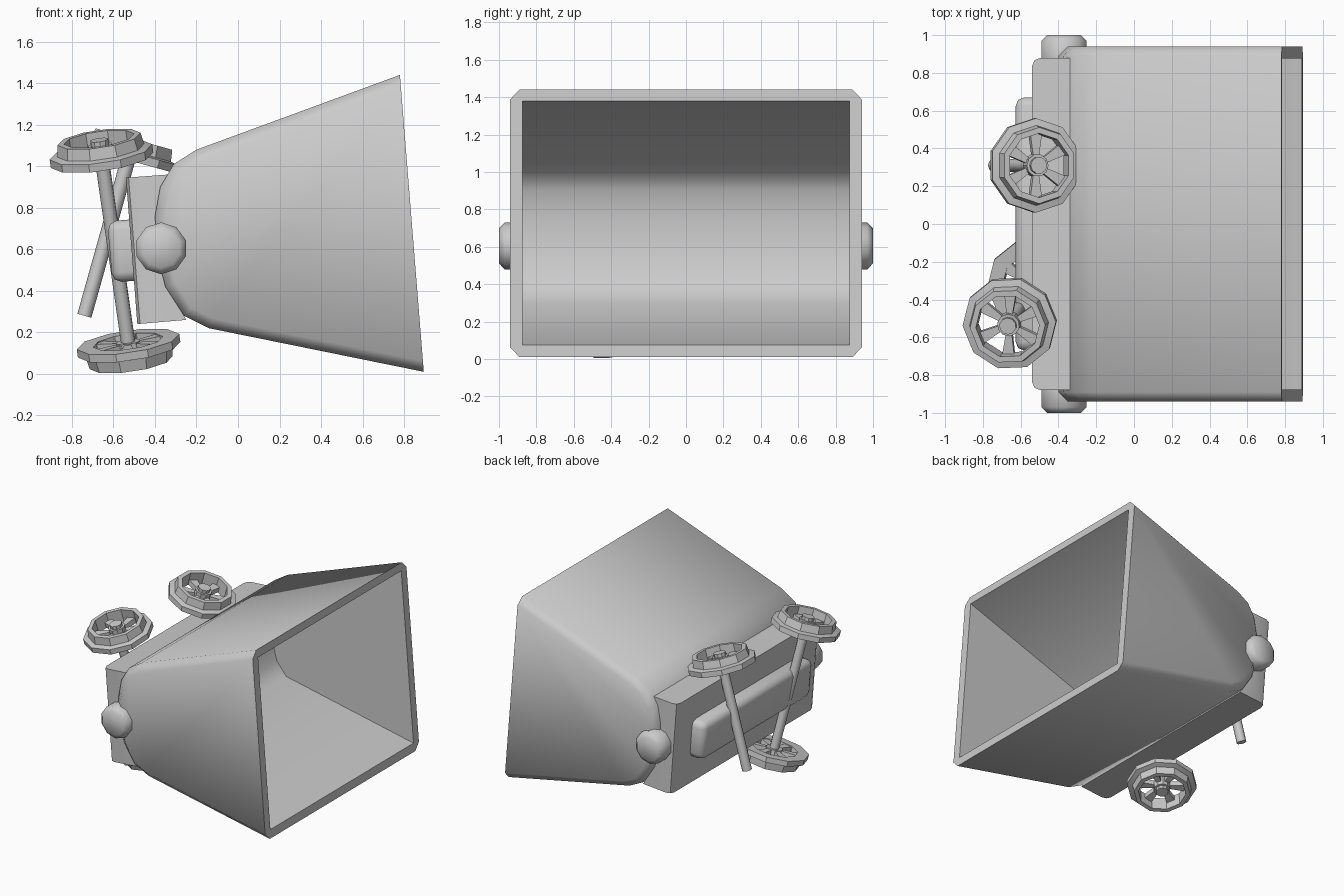
import bpy, bmesh, math
from mathutils import Vector, Matrix

if "Cube" in bpy.data.objects:
    bpy.data.objects.remove(bpy.data.objects["Cube"])

grey = bpy.data.materials.new("plain_grey")
grey.use_nodes = True
grey.diffuse_color = (0.6, 0.6, 0.6, 1)
grey.node_tree.nodes["Principled BSDF"].inputs["Base Color"].default_value = (0.6, 0.6, 0.6, 1)


def finish(name, bm, angle=35):
    bmesh.ops.recalc_face_normals(bm, faces=bm.faces)
    mesh = bpy.data.meshes.new(name)
    bm.to_mesh(mesh)
    bm.free()
    mesh.materials.append(grey)
    obj = bpy.data.objects.new(name, mesh)
    bpy.context.collection.objects.link(obj)
    smooth(obj, angle)
    return obj


def smooth(obj, angle):
    obj.data.shade_smooth()
    obj.data.set_sharp_from_angle(angle=math.radians(angle))


def prism(profile, half):
    """Side profile in x and z, extruded along y."""
    bm = bmesh.new()
    face = bm.faces.new([bm.verts.new((x, -half, z)) for x, z in profile])
    new = bmesh.ops.extrude_face_region(bm, geom=[face])["geom"]
    bmesh.ops.translate(bm, vec=(0, 2 * half, 0),
                        verts=[v for v in new if isinstance(v, bmesh.types.BMVert)])
    return bm


def bevel(bm, rule, width, segments=1):
    edges = [e for e in bm.edges if rule(e.verts[0].co, e.verts[1].co)]
    bmesh.ops.bevel(bm, geom=edges, offset=width, segments=segments,
                    profile=0.5, affect='EDGES')


# Hopper: chamfered shell, open toward +x
outer = [(0.78, 1.44), (-0.2, 1.08), (-0.31, 1.01), (-0.375, 0.9), (-0.4, 0.76),
         (-0.39, 0.58), (-0.35, 0.42), (-0.26, 0.28), (-0.14, 0.22), (0.895, 0.01)]
inner = [(0.985, 1.452), (-0.27, 1.0), (-0.32, 0.9), (-0.34, 0.76),
         (-0.33, 0.58), (-0.28, 0.4), (-0.2, 0.3), (1.09, 0.034)]
bm = prism(outer, 0.94)
bevel(bm, lambda a, b: abs(a.y - b.y) < 0.01 and min(a.x, b.x) < 0.7, 0.05)
hopper = finish("hopper", bm, 50)
cutter = finish("hopper_cutter", prism(inner, 0.875))
cutter.hide_render = True
mod = hopper.modifiers.new("hollow", 'BOOLEAN')
mod.object = cutter
mod.operation = 'DIFFERENCE'
mod.solver = 'EXACT'
bpy.context.view_layer.objects.active = hopper
bpy.ops.object.modifier_apply(modifier="hollow")
bpy.data.objects.remove(cutter)
smooth(hopper, 50)

# Chassis block behind the hopper
bm = prism([(-0.54, 0.945), (-0.34, 0.96), (-0.36, 0.8), (-0.36, 0.6),
            (-0.31, 0.38), (-0.25, 0.26), (-0.485, 0.24)], 0.88)
bevel(bm, lambda a, b: abs(a.y - b.y) < 0.01 and max(a.x, b.x) < -0.45, 0.045, 2)
finish("chassis", bm)

# Rounded pad on the chassis
bm = prism([(-0.63, 0.735), (-0.5, 0.745), (-0.48, 0.45), (-0.605, 0.44)], 0.67)
bevel(bm, lambda a, b: max(a.x, b.x) < -0.55 or
      (abs(a.y - b.y) < 0.01 and min(a.x, b.x) < -0.55), 0.045, 2)
finish("chassis_pad", bm, 50)

# Pivot knobs on both ends
for side, label in ((1, "back"), (-1, "front")):
    bm = bmesh.new()
    bmesh.ops.create_cone(bm, cap_ends=True, segments=10, radius1=0.125, radius2=0.125,
                          depth=0.12, matrix=Matrix.Translation((-0.37, side * 0.94, 0.605))
                          @ Matrix.Rotation(math.pi / 2, 4, 'X'))
    bevel(bm, lambda a, b: min(a.y * side, b.y * side) > 0.95, 0.03)
    finish(label + "_pivot_knob", bm, 50)


def rod(name, start, end, radius):
    start, end = Vector(start), Vector(end)
    axis = end - start
    bm = bmesh.new()
    bmesh.ops.create_cone(bm, cap_ends=True, segments=8, radius1=radius, radius2=radius,
                          depth=axis.length,
                          matrix=Matrix.Translation((start + end) / 2)
                          @ axis.to_track_quat('Z', 'Y').to_matrix().to_4x4())
    finish(name, bm, 50)


def wheel(name, centre, axis, sides=10, spokes=6):
    """Flanged spoked wheel; centre lies on the axle side, axis points outward."""
    bm = bmesh.new()
    # Flange and tread ring
    ring = [(0.17, 0), (0.25, 0), (0.25, 0.04), (0.212, 0.048), (0.202, 0.105), (0.17, 0.105)]
    loops = []
    for i in range(sides):
        a = math.tau * i / sides
        loops.append([bm.verts.new((r * math.cos(a), r * math.sin(a), z)) for r, z in ring])
    n = len(ring)
    for i in range(sides):
        p, q = loops[i], loops[(i + 1) % sides]
        for j in range(n):
            k = (j + 1) % n
            bm.faces.new((p[j], q[j], q[k], p[k]))
    # Hub with a smaller cap
    for radius, low, high in ((0.06, 0, 0.075), (0.045, 0.07, 0.1)):
        bmesh.ops.create_cone(bm, cap_ends=True, segments=sides, radius1=radius,
                              radius2=radius, depth=high - low,
                              matrix=Matrix.Translation((0, 0, (low + high) / 2)))
    # Tapered spokes
    for i in range(spokes):
        turn = Matrix.Rotation(math.tau * i / spokes, 4, 'Z')
        spoke = bmesh.ops.create_cube(bm, size=1)["verts"]
        for v in spoke:
            far = v.co.x > 0
            v.co = turn @ Vector((0.172 if far else 0.045,
                                  v.co.y * (0.065 if far else 0.03),
                                  0.045 if v.co.z > 0 else 0.005))
    axis = Vector(axis)
    bm.transform(Matrix.Translation(centre) @ axis.to_track_quat('Z', 'Y').to_matrix().to_4x4())
    finish(name, bm, 20)


# Whole axle with a wheel at each end
low, high = Vector((-0.53, -0.325, 0.155)), Vector((-0.655, -0.52, 1.03))
rod("whole_axle", low, high, 0.035)
wheel("whole_axle_upper_wheel", high, high - low)
wheel("whole_axle_lower_wheel", low, low - high)

# Broken axle with a single wheel
tail, head = Vector((-0.74, 0.31, 0.28)), Vector((-0.53, 0.31, 1.03))
rod("broken_axle", tail, head, 0.035)
wheel("broken_axle_wheel", head, head - tail)
